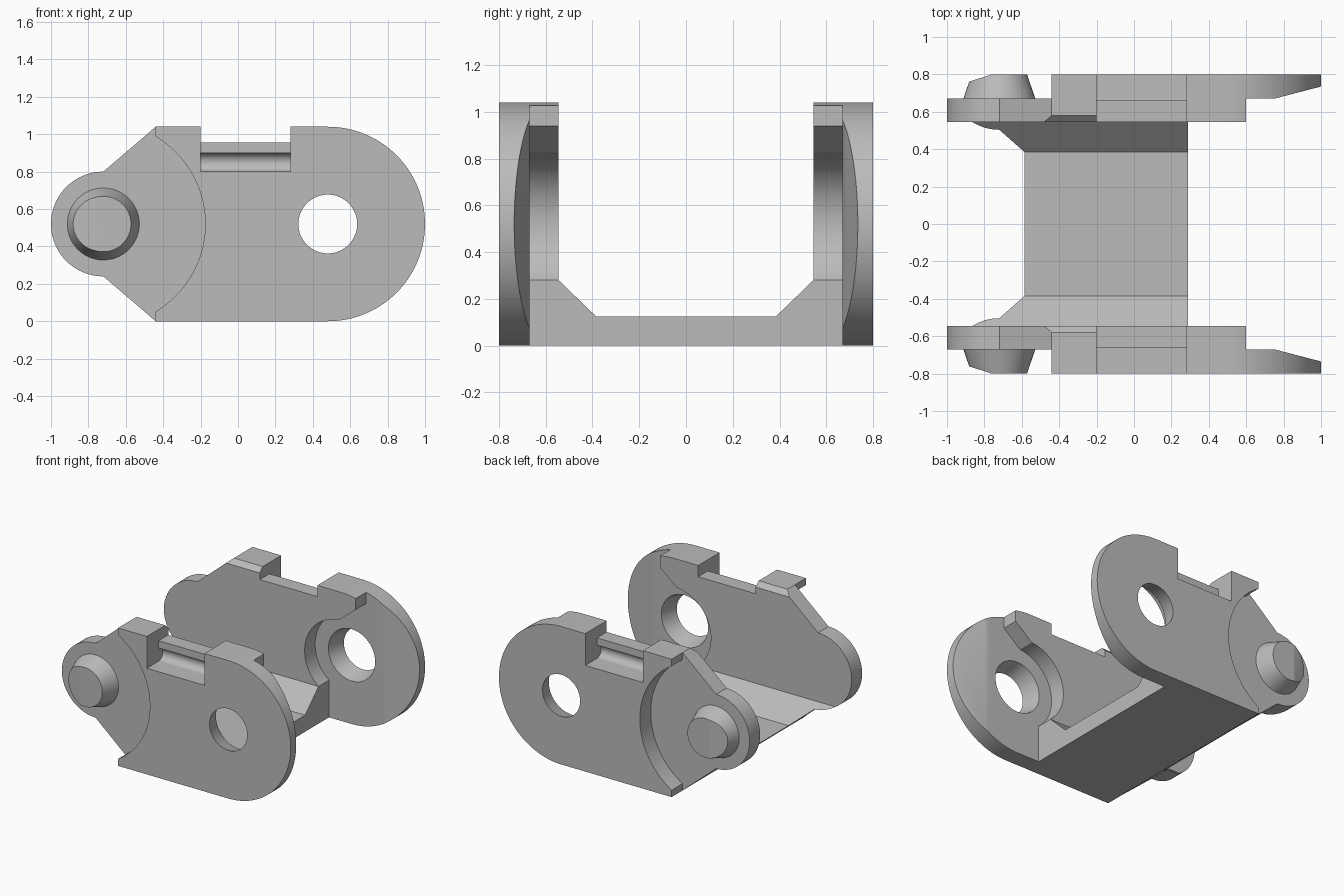
import bpy, bmesh, math
from mathutils import Vector

cube = bpy.data.objects.get("Cube")
if cube:
    bpy.data.objects.remove(cube, do_unlink=True)

grey = bpy.data.materials.new("plain grey")
grey.use_nodes = True
grey.diffuse_color = (0.5, 0.5, 0.5, 1)
grey.node_tree.nodes["Principled BSDF"].inputs["Base Color"].default_value = (0.5, 0.5, 0.5, 1)

PIN = (-0.72, 0.52)     # pin centre (x, z)
EYE = (0.48, 0.52)      # hole centre (x, z)


def arc(centre, radius, start, end, steps=40):
    """Points on an arc, angles in degrees."""
    angles = [math.radians(start + (end - start) * i / steps) for i in range(steps + 1)]
    return [(centre[0] + radius * math.cos(a), centre[1] + radius * math.sin(a)) for a in angles]


def solid(name, ring_a, ring_b, cut=None):
    """Closed solid between two matching rings, optionally sliced by a plane."""
    bm = bmesh.new()
    a = [bm.verts.new(p) for p in ring_a]
    b = [bm.verts.new(p) for p in ring_b]
    bm.faces.new(a)
    bm.faces.new(b)
    for i in range(len(a)):
        j = (i + 1) % len(a)
        bm.faces.new((a[i], a[j], b[j], b[i]))
    if cut:
        res = bmesh.ops.bisect_plane(bm, geom=bm.verts[:] + bm.edges[:] + bm.faces[:],
                                     plane_co=cut[0], plane_no=cut[1], clear_outer=True)
        edges = [e for e in res["geom_cut"] if isinstance(e, bmesh.types.BMEdge)]
        bmesh.ops.holes_fill(bm, edges=edges, sides=0)
    bmesh.ops.recalc_face_normals(bm, faces=bm.faces[:])
    mesh = bpy.data.meshes.new(name)
    bm.to_mesh(mesh)
    bm.free()
    mesh.materials.append(grey)
    ob = bpy.data.objects.new(name, mesh)
    bpy.context.collection.objects.link(ob)
    return ob


def prism(name, pts, axis, lo, hi):
    """Extrude a 2D profile along x, y or z."""
    put = {"x": lambda p, d: (d, p[0], p[1]),
           "y": lambda p, d: (p[0], d, p[1]),
           "z": lambda p, d: (p[0], p[1], d)}[axis]
    return solid(name, [put(p, lo) for p in pts], [put(p, hi) for p in pts])


def cone(name, centre, side, y0, r0, y1, r1, cut=None):
    """Tapered round along y, on the given side."""
    rings = [[(x, side * y, z) for x, z in arc(centre, r, 0, 360, 72)[:-1]]
             for y, r in ((y0, r0), (y1, r1))]
    return solid(name, *rings, cut)


def boolean(target, cutter, operation="DIFFERENCE"):
    mod = target.modifiers.new("cut", "BOOLEAN")
    mod.operation = operation
    mod.solver = "EXACT"
    mod.object = cutter
    bpy.context.view_layer.objects.active = target
    bpy.ops.object.modifier_apply(modifier=mod.name)
    bpy.data.objects.remove(cutter, do_unlink=True)


def smooth(ob):
    bpy.ops.object.select_all(action="DESELECT")
    ob.select_set(True)
    bpy.context.view_layer.objects.active = ob
    bpy.ops.object.shade_smooth_by_angle(angle=math.radians(25))


# Side outline, trimmed to a U-shaped channel section
outline = (arc(PIN, 0.28, 90, 270) + [(-0.44, 0)]
           + arc(EYE, 0.52, -90, 90, 64) + [(-0.44, 1.04)])
link = prism("link_body", outline, "y", -0.9, 0.9)
half = [(0.385, 0.125), (0.545, 0.28), (0.545, 1.2), (0.8, 1.2), (0.8, -0.1)]
channel = half + [(-y, z) for y, z in reversed(half)]
boolean(link, prism("channel_section", channel, "x", -1.2, 1.2), "INTERSECT")

# Inner recess around the hole end, and the thinning of the tip
recess = ([(0.29, -0.1)] + arc(EYE, 0.306, 231.6, 94.5)
          + [(0.6, 0.94), (0.6, 1.2), (1.2, 1.2), (1.2, -0.1)])
boolean(link, prism("inner_recess", recess, "y", -0.67, 0.67))
taper = [(0.65, -0.644), (0.65, 0.644), (1.1, 0.761), (1.1, -0.761)]
boolean(link, prism("tip_taper", taper, "z", -0.1, 1.2))

# Outer recess around the pin end
spread = math.degrees(math.acos(0.28 / 0.545))
outer = ([(-0.44, -0.1)] + arc(PIN, 0.545, -spread, spread, 48)
         + [(-0.44, 1.2), (-1.2, 1.2), (-1.2, -0.1)])
# Top notch with a round groove, and the small inner chamfer beside it
notch = ([(0.4, 1.2), (0.4, 0.955), (0.66, 0.955)] + arc((0.66, 0.85), 0.05, 90, 270, 20)
         + [(0.9, 0.8), (0.9, 1.2)])
chamfer = [(0.445, 0.905), (0.74, 1.2), (0.445, 1.2)]

for side, label in ((-1, "front"), (1, "back")):
    boolean(link, prism("outer_recess", outer, "y", side * 0.67, side * 0.95))
    boolean(link, prism("notch", [(side * y, z) for y, z in notch], "x", -0.2, 0.28))
    boolean(link, prism("chamfer", [(side * y, z) for y, z in chamfer], "x", -1.1, -0.1))
    boolean(link, cone("hole", EYE, side, 0.6, 0.2155, 0.9, 0.128))
    # Tapered pin with a sloped lead-in
    plane = (Vector((-0.76, side * 0.8, 0)), Vector((-0.04, side * 0.125, 0)))
    smooth(cone(label + "_pin", PIN, side, 0.66, 0.196, 0.8, 0.148, plane))

smooth(link)
